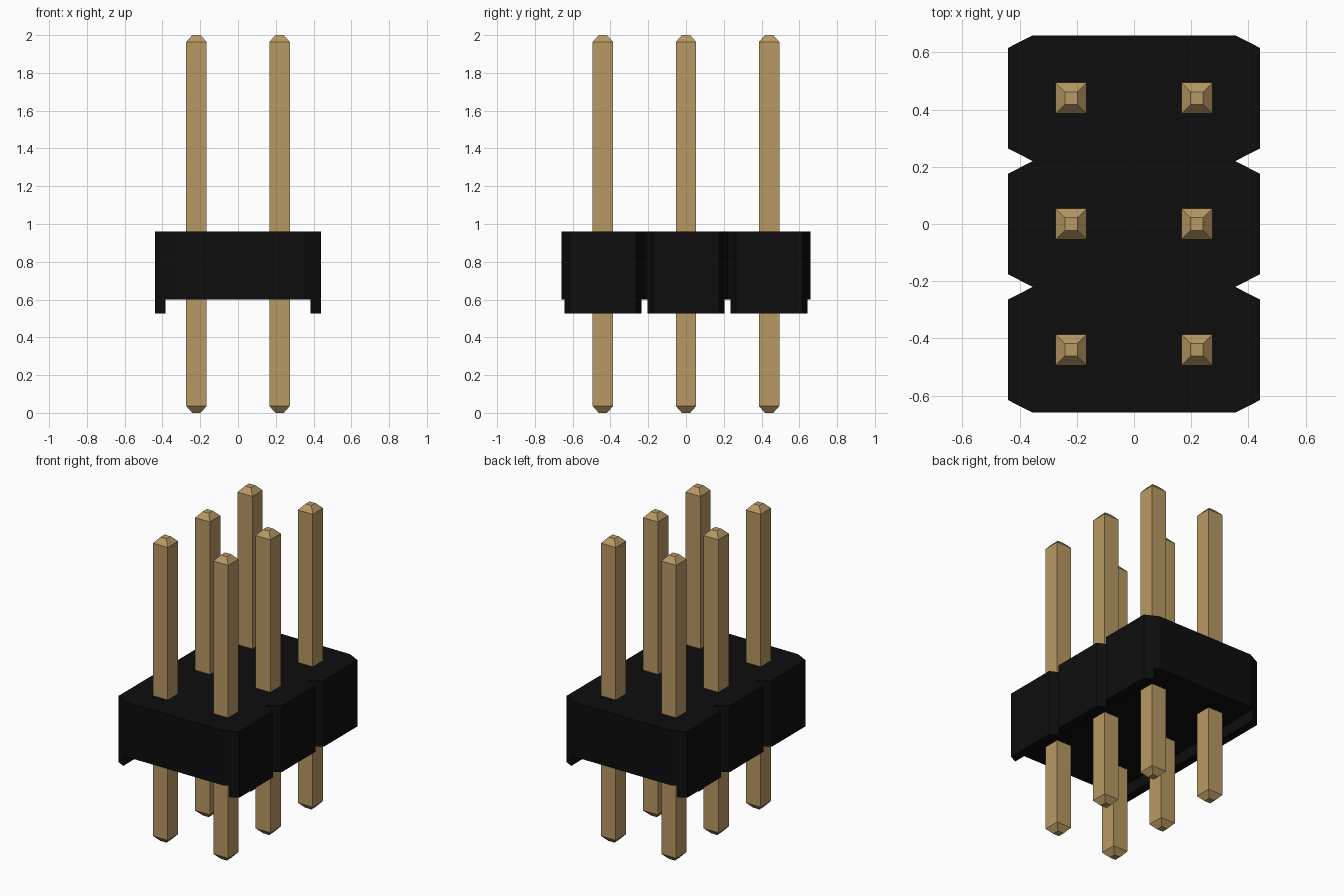
import bpy
import bmesh

cube = bpy.data.objects.get("Cube")
if cube:
    bpy.data.objects.remove(cube, do_unlink=True)


def make_material(name, rgb, roughness):
    mat = bpy.data.materials.new(name)
    mat.use_nodes = True
    mat.diffuse_color = (*rgb, 1)
    bsdf = mat.node_tree.nodes["Principled BSDF"]
    bsdf.inputs["Base Color"].default_value = (*rgb, 1)
    bsdf.inputs["Roughness"].default_value = roughness
    return mat


def loft(name, rings, mat):
    """Join rings of points into a closed solid with flat end caps."""
    bm = bmesh.new()
    loops = [[bm.verts.new(p) for p in ring] for ring in rings]
    n = len(loops[0])
    for low, high in zip(loops, loops[1:]):
        for i in range(n):
            j = (i + 1) % n
            bm.faces.new((low[i], low[j], high[j], high[i]))
    bm.faces.new(loops[0][::-1])
    bm.faces.new(loops[-1])
    bmesh.ops.recalc_face_normals(bm, faces=bm.faces)
    mesh = bpy.data.meshes.new(name)
    bm.to_mesh(mesh)
    bm.free()
    mesh.materials.append(mat)
    obj = bpy.data.objects.new(name, mesh)
    bpy.context.collection.objects.link(obj)
    return obj


def prism(name, outline, z0, z1, mat):
    return loft(name, [[(x, y, z) for x, y in outline] for z in (z0, z1)], mat)


black = make_material("black plastic", (0.004, 0.004, 0.004), 0.6)
gold = make_material("gold metal", (0.48, 0.32, 0.126), 0.5)

PITCH = 0.44
ROWS = (-PITCH, 0, PITCH)
SIDE, NECK = 0.44, 0.354       # half widths at the flats and the notches
HALF, FLAT = 0.22, 0.176       # half lengths of a cell and its side flat
FLOOR, TOP, FOOT = 0.6, 0.96, 0.525
INNER = 0.385                  # inner face of the feet

# Housing: one notched outline made of three cells
right_edge = [(NECK, -PITCH - HALF)]
for y in ROWS:
    right_edge += [(SIDE, y - FLAT), (SIDE, y + FLAT), (NECK, y + HALF)]
left_edge = [(-x, -y) for x, y in right_edge]
prism("housing", right_edge + left_edge, FLOOR, TOP, black)

# Feet: strips below each cell that follow the chamfered outline
inner_half = FLAT + (HALF - FLAT) * (SIDE - INNER) / (SIDE - NECK)
for side, label in ((1, "left"), (-1, "right")):
    for row, y in enumerate(ROWS, 1):
        outline = [(side * INNER, y - inner_half), (side * SIDE, y - FLAT),
                   (side * SIDE, y + FLAT), (side * INNER, y + inner_half)]
        prism(f"{label}_foot_{row}", outline, FOOT, FLOOR, black)

# Pins: square posts through the housing with tapered tips
BODY, TIP, TAPER = 0.054, 0.022, 0.036
sections = ((0, TIP), (TAPER, BODY), (2 - TAPER, BODY), (2, TIP))
for side, label in ((1, "left"), (-1, "right")):
    for row, y in enumerate(ROWS, 1):
        x = side * PITCH / 2
        rings = [[(x - r, y - r, z), (x + r, y - r, z),
                  (x + r, y + r, z), (x - r, y + r, z)] for z, r in sections]
        loft(f"{label}_pin_{row}", rings, gold)
